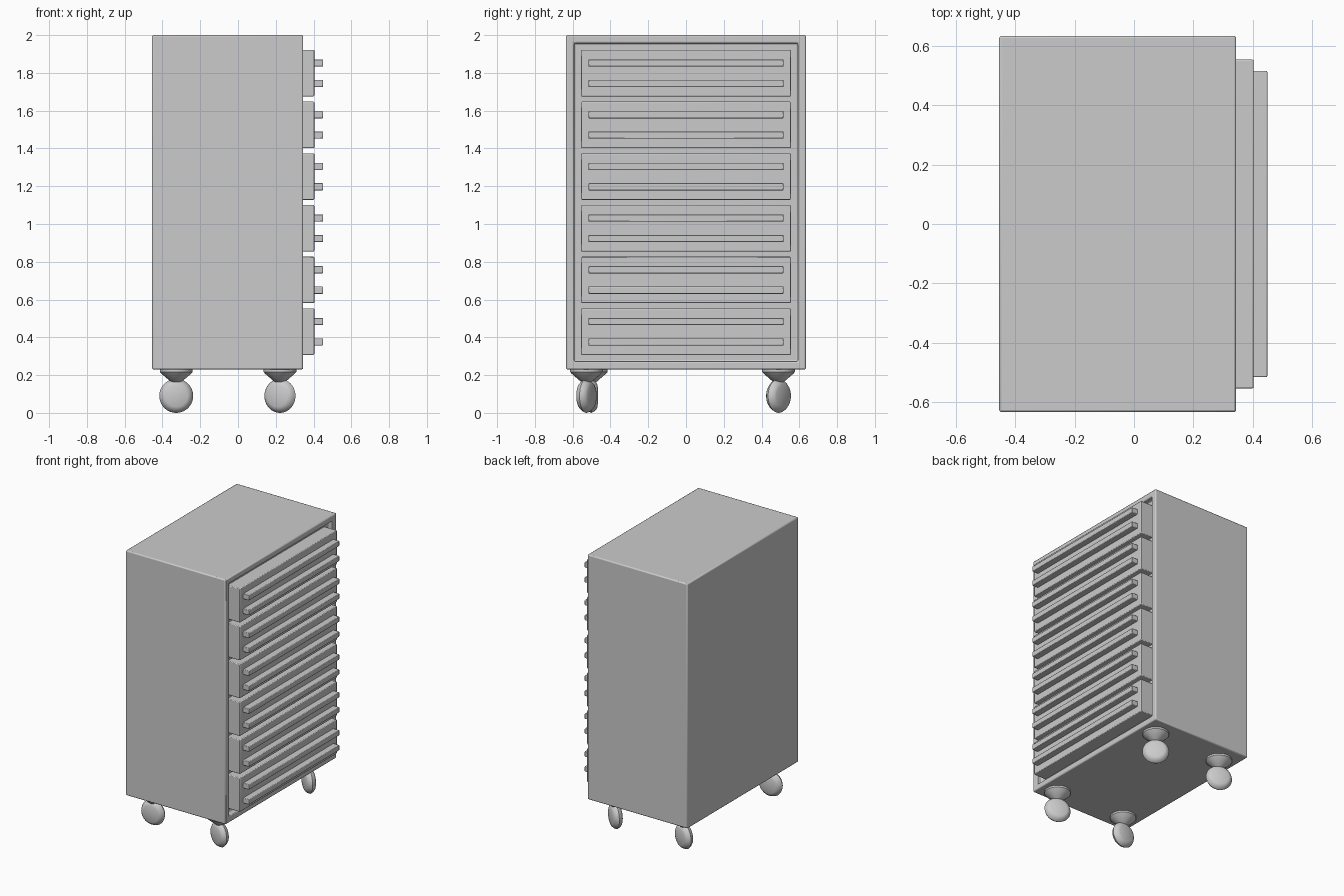
import bpy, bmesh
from math import radians, pi
from mathutils import Matrix, Vector

if "Cube" in bpy.data.objects:
    bpy.data.objects.remove(bpy.data.objects["Cube"])


def finish(bm, name, bevel=0.0, segments=2):
    bmesh.ops.recalc_face_normals(bm, faces=bm.faces[:])
    mesh = bpy.data.meshes.new(name)
    bm.to_mesh(mesh)
    bm.free()
    ob = bpy.data.objects.new(name, mesh)
    bpy.context.collection.objects.link(ob)
    if bevel:
        mod = ob.modifiers.new("Bevel", 'BEVEL')
        mod.width = bevel
        mod.segments = segments
        mod.limit_method = 'ANGLE'
    bpy.ops.object.select_all(action='DESELECT')
    ob.select_set(True)
    bpy.context.view_layer.objects.active = ob
    bpy.ops.object.shade_smooth_by_angle(angle=radians(35))
    return ob


def box_bm(lo, hi):
    lo, hi = Vector(lo), Vector(hi)
    bm = bmesh.new()
    bmesh.ops.create_cube(bm, size=1, matrix=Matrix.Translation((lo + hi) / 2)
                          @ Matrix.Diagonal((*(hi - lo), 1)))
    return bm


def lathe(name, profile, matrix):
    # spin an (r, z) profile around local z
    bm = bmesh.new()
    verts = [bm.verts.new((r, 0, z)) for r, z in profile]
    edges = [bm.edges.new(p) for p in zip(verts, verts[1:])]
    bmesh.ops.spin(bm, geom=verts + edges, cent=(0, 0, 0), axis=(0, 0, 1),
                   angle=2 * pi, steps=40, use_duplicate=False)
    bmesh.ops.remove_doubles(bm, verts=bm.verts[:], dist=1e-5)
    bm.transform(matrix)
    return finish(bm, name)


# Cabinet body with a shallow recess in the drawer side
bm = box_bm((-0.455, -0.635, 0.23), (0.345, 0.635, 2.0))
face = max(bm.faces, key=lambda f: f.calc_center_median().x)
bmesh.ops.inset_region(bm, faces=[face], thickness=0.061)
walls = bmesh.ops.extrude_discrete_faces(bm, faces=[face])["faces"]
bmesh.ops.translate(bm, verts=walls[0].verts[:], vec=(-0.04, 0, 0))
finish(bm, "cabinet_body", 0.008)

# Six drawers, each with two long rails
for i in range(6):
    zc = 0.43 + i * 0.2737
    finish(box_bm((0.30, -0.555, zc - 0.123), (0.404, 0.555, zc + 0.123)),
           f"drawer_{i + 1}", 0.005)
    for side, dz in (("lower", -0.054), ("upper", 0.054)):
        finish(box_bm((0.398, -0.517, zc + dz - 0.019), (0.45, 0.517, zc + dz + 0.019)),
               f"{side}_rail_{i + 1}", 0.004)

# Swivel casters, each wheel turned to its own angle
mount = [(0, 0.235), (0.087, 0.235), (0.087, 0.217), (0.078, 0.207),
         (0.02, 0.157), (0, 0.15)]
wheel = [(0, -0.035), (0.058, -0.033), (0.072, -0.027), (0.083, -0.015), (0.09, 0),
         (0.083, 0.015), (0.072, 0.027), (0.058, 0.033), (0, 0.035)]
for i, (x, y, turn) in enumerate([(0.222, -0.527, 66), (0.222, 0.49, 52),
                                  (-0.327, -0.502, 93), (-0.327, 0.49, 66)]):
    lathe(f"caster_mount_{i + 1}", mount, Matrix.Translation((x, y, 0)))
    lathe(f"caster_wheel_{i + 1}", wheel, Matrix.Translation((x, y, 0.09))
          @ Matrix.Rotation(radians(turn), 4, 'Z') @ Matrix.Rotation(radians(90), 4, 'Y'))
